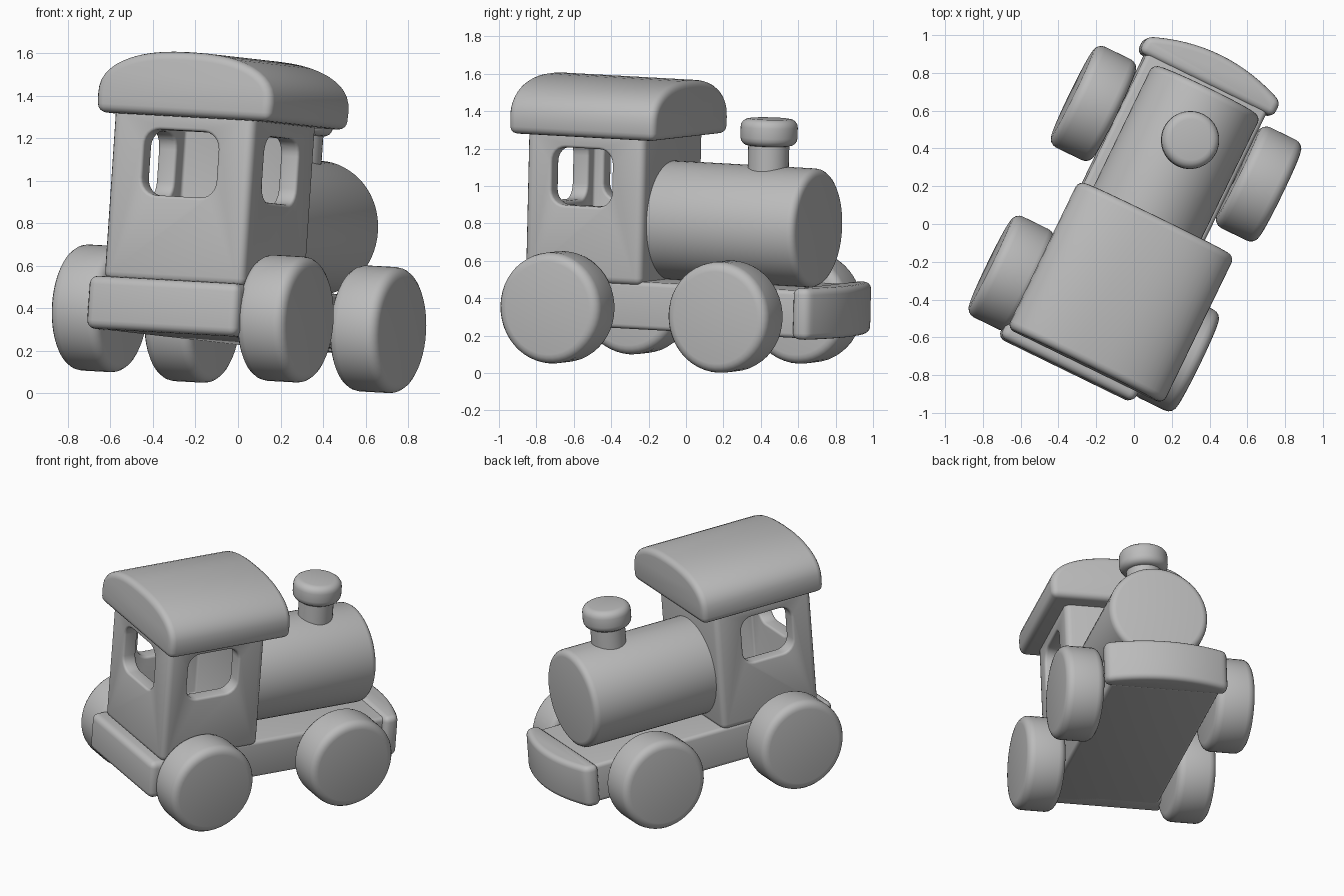
import bpy, bmesh, math
from mathutils import Matrix, Vector

if "Cube" in bpy.data.objects:
    bpy.data.objects.remove(bpy.data.objects["Cube"])

# Local frame of the toy: X right, Y forward, Z up, turned and slightly tilted
turn = math.radians(26)
fwd = Vector((math.sin(turn), math.cos(turn), 0))
side = Vector((math.cos(turn), -math.sin(turn), 0))
up = (Vector((0, 0, 1)) + 0.05 * fwd + 0.05 * side).normalized()
fwd = (fwd - fwd.dot(up) * up).normalized()
side = fwd.cross(up)
FRAME = Matrix.Translation((0, 0, 0.05)) @ Matrix((side, fwd, up)).transposed().to_4x4()

grey = bpy.data.materials.new("plain grey")
grey.diffuse_color = (0.5, 0.5, 0.5, 1)
grey.use_nodes = True
grey.node_tree.nodes["Principled BSDF"].inputs["Base Color"].default_value = grey.diffuse_color


def finish(name, bm, round_r=0.0, segments=4, angle=45):
    """Round the sharp edges and turn the bmesh into an object."""
    bmesh.ops.recalc_face_normals(bm, faces=bm.faces)
    if round_r:
        sharp = [e for e in bm.edges if e.calc_face_angle(0) > math.radians(angle)]
        bmesh.ops.bevel(bm, geom=sharp, offset=round_r, segments=segments,
                        profile=0.5, affect='EDGES', clamp_overlap=True)
    mesh = bpy.data.meshes.new(name)
    bm.to_mesh(mesh)
    bm.free()
    mesh.materials.append(grey)
    ob = bpy.data.objects.new(name, mesh)
    bpy.context.collection.objects.link(ob)
    return ob


def box(name, lo, hi, round_r=0.0):
    bm = bmesh.new()
    bmesh.ops.create_cube(bm, size=1)
    lo, hi = Vector(lo), Vector(hi)
    for v in bm.verts:
        v.co = (lo + hi) / 2 + v.co * (hi - lo)
    return finish(name, bm, round_r)


def drum(name, centre, radius, depth, axis, round_r, sides=48):
    bm = bmesh.new()
    rot = {'X': Matrix.Rotation(math.pi / 2, 4, 'Y'),
           'Y': Matrix.Rotation(math.pi / 2, 4, 'X'), 'Z': Matrix()}[axis]
    bmesh.ops.create_cone(bm, cap_ends=True, segments=sides, radius1=radius, radius2=radius,
                          depth=depth, matrix=Matrix.Translation(centre) @ rot)
    return finish(name, bm, round_r)


def prism(name, outline, to_3d, start, end, round_r=0.0):
    """Extrude a 2D outline between two depths; to_3d maps (u, v, depth)."""
    bm = bmesh.new()
    a = [bm.verts.new(to_3d(u, v, start)) for u, v in outline]
    b = [bm.verts.new(to_3d(u, v, end)) for u, v in outline]
    bm.faces.new(a)
    bm.faces.new(b[::-1])
    for i in range(len(a)):
        j = (i + 1) % len(a)
        bm.faces.new((a[i], b[i], b[j], a[j]))
    return finish(name, bm, round_r)


def rounded_rect(cu, cv, hu, hv, r, n=6):
    pts = []
    for k, (su, sv) in enumerate(((1, 1), (-1, 1), (-1, -1), (1, -1))):
        for i in range(n + 1):
            t = (k + i / n) * math.pi / 2
            pts.append((cu + su * (hu - r) + r * math.cos(t), cv + sv * (hv - r) + r * math.sin(t)))
    return pts


def bake(ob):
    """Apply the object's modifiers."""
    dg = bpy.context.evaluated_depsgraph_get()
    mesh = bpy.data.meshes.new_from_object(ob.evaluated_get(dg))
    ob.modifiers.clear()
    ob.data = mesh


# Chassis and rear beam
box("chassis", (-0.355, -0.80, 0.195), (0.355, 0.84, 0.45), 0.025)
box("rear_beam", (-0.40, -0.87, 0.195), (0.39, -0.70, 0.445), 0.04)

# Curved front bumper
bow = [(0.395 * t, 0.985 - 0.085 * t * t) for t in [i / 8 - 1 for i in range(17)]]
prism("front_bumper", bow + [(0.395, 0.81), (-0.395, 0.81)],
      lambda u, v, d: (u, v, d), 0.19, 0.465, 0.035)

# Wheels and axles
for y, end in ((0.465, "front"), (-0.535, "rear")):
    for s, hand in ((1, "right"), (-1, "left")):
        drum(f"{end}_{hand}_wheel", (s * 0.487, y, 0.30), 0.297, 0.25, 'X', 0.05)
    drum(f"{end}_axle", (0, y, 0.30), 0.06, 0.9, 'X', 0, 24)

# Boiler
drum("boiler", (0, 0.30, 0.765), 0.318, 0.94, 'Y', 0.04, 64)

# Chimney
drum("chimney_stem", (0.01, 0.467, 1.12), 0.11, 0.22, 'Z', 0, 32)
drum("chimney_cap", (0.01, 0.467, 1.265), 0.153, 0.145, 'Z', 0.045)

# Hollow cab with rear and side windows
cab = box("cab", (-0.36, -0.795, 0.43), (0.375, -0.10, 1.26), 0.04)
cutters = [
    box("cab_cavity", (-0.265, -0.70, 0.52), (0.28, -0.195, 1.20)),
    prism("side_window_cutter", rounded_rect(-0.465, 0.995, 0.18, 0.155, 0.08),
          lambda u, v, d: (d, u, v), -0.6, 0.6),
    prism("rear_window_cutter", rounded_rect(0.005, 0.995, 0.195, 0.155, 0.08),
          lambda u, v, d: (u, d, v), -1.0, -0.45),
]
for cutter in cutters:
    cutter.hide_render = True
    mod = cab.modifiers.new("cut", 'BOOLEAN')
    mod.operation, mod.solver, mod.object = 'DIFFERENCE', 'EXACT', cutter
soften = cab.modifiers.new("soften", 'BEVEL')
soften.width, soften.segments = 0.015, 3
soften.limit_method, soften.angle_limit = 'ANGLE', math.radians(50)
bake(cab)
for cutter in cutters:
    bpy.data.objects.remove(cutter)

# Arched roof
arch = [(-0.425, 1.215), (0.485, 1.215)]
for i in range(25):
    t = math.pi * i / 24
    c, s = math.cos(t), math.sin(t)
    arch.append((0.03 + 0.46 * math.copysign(abs(c) ** 0.85, c), 1.30 + 0.22 * abs(s) ** 0.85))
prism("roof", arch, lambda u, v, d: (u, d, v), -0.855, 0.015, 0.04)

# Place the whole toy and smooth it
for ob in bpy.context.collection.objects:
    ob.data.transform(FRAME)
    ob.select_set(True)
    bpy.context.view_layer.objects.active = ob
bpy.ops.object.shade_smooth_by_angle(angle=math.radians(40))
